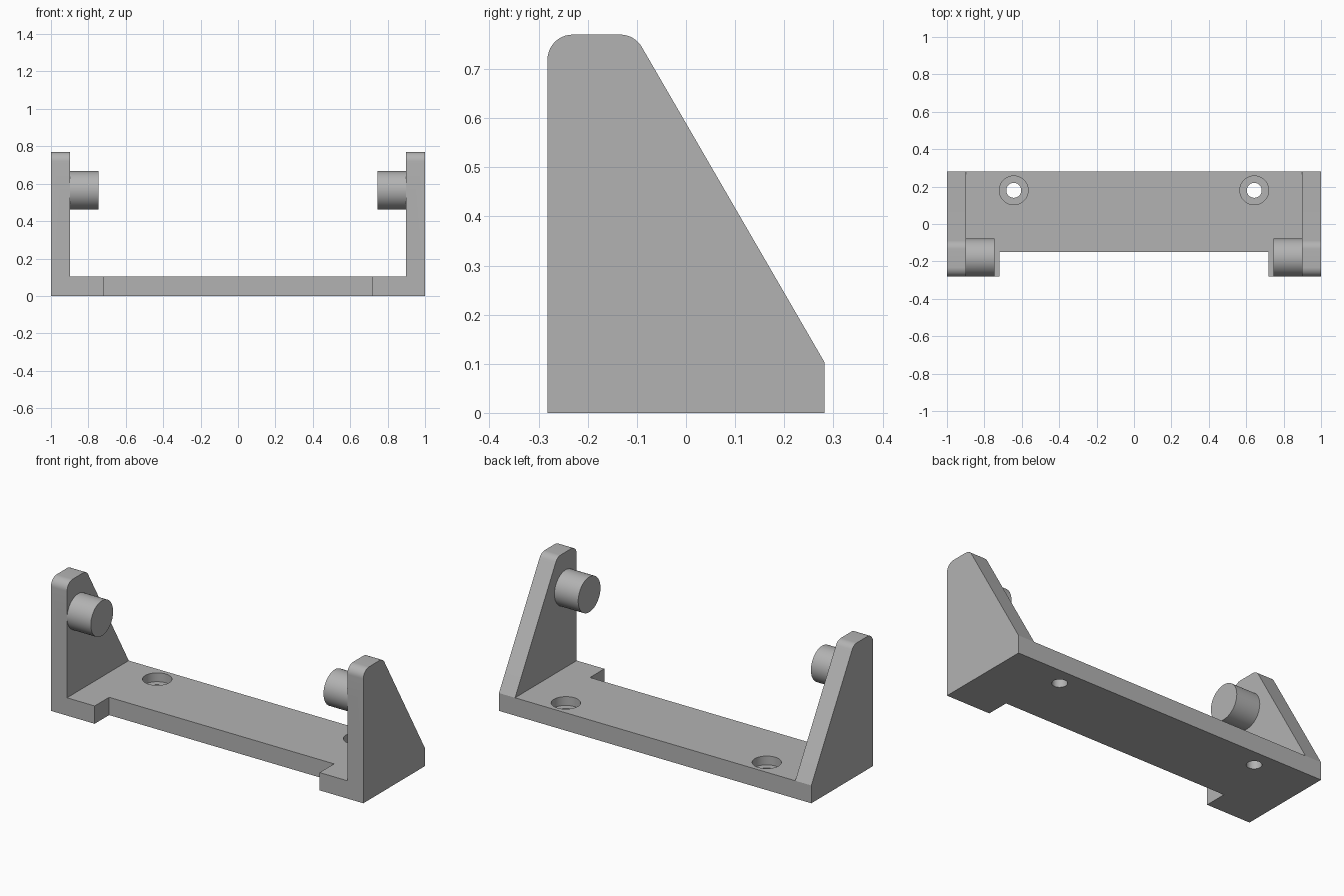
import bpy, bmesh
from math import cos, sin, radians
from mathutils import Matrix, Vector

cube = bpy.data.objects.get("Cube")
if cube:
    bpy.data.objects.remove(cube, do_unlink=True)

grey = bpy.data.materials.new("plain grey")
grey.use_nodes = True
colour = (0.45, 0.45, 0.45, 1)
grey.diffuse_color = colour
grey.node_tree.nodes["Principled BSDF"].inputs["Base Color"].default_value = colour

WIDTH, DEPTH, HEIGHT = 1.0, 0.282, 0.77   # half width, half depth, full height
THICK, FILLET = 0.103, 0.051
PIVOT_Y, PIVOT_Z = -0.18, 0.565


def make_object(name, bm):
    bmesh.ops.recalc_face_normals(bm, faces=bm.faces)
    mesh = bpy.data.meshes.new(name)
    bm.to_mesh(mesh)
    bm.free()
    mesh.materials.append(grey)
    obj = bpy.data.objects.new(name, mesh)
    bpy.context.collection.objects.link(obj)
    return obj


def prism(name, points, sweep):
    """Extrude a closed outline along a vector."""
    bm = bmesh.new()
    face = bm.faces.new([bm.verts.new(p) for p in points])
    out = bmesh.ops.extrude_face_region(bm, geom=[face])
    moved = [v for v in out["geom"] if isinstance(v, bmesh.types.BMVert)]
    bmesh.ops.translate(bm, verts=moved, vec=Vector(sweep))
    return make_object(name, bm)


def cylinder(name, radius, length, centre, axis="Z"):
    bm = bmesh.new()
    bmesh.ops.create_cone(bm, cap_ends=True, segments=64, radius1=radius,
                          radius2=radius, depth=length)
    turn = Matrix.Rotation(radians(90), 4, "Y") if axis == "X" else Matrix()
    bm.transform(Matrix.Translation(centre) @ turn)
    return make_object(name, bm)


def combine(target, tool, operation):
    """Apply a boolean and discard the tool."""
    tool.hide_render = True
    mod = target.modifiers.new(operation.lower(), "BOOLEAN")
    mod.operation, mod.solver, mod.object = operation, "EXACT", tool
    bpy.context.view_layer.objects.active = target
    bpy.ops.object.modifier_apply(modifier=mod.name)
    bpy.data.objects.remove(tool, do_unlink=True)


def arc(y, z, start, end, steps=10):
    angles = [radians(start + (end - start) * i / steps) for i in range(steps + 1)]
    return [(y + FILLET * cos(a), z + FILLET * sin(a)) for a in angles]


# U-shaped channel, oversized in depth and below the floor
inner = WIDTH - THICK
channel = [(-WIDTH, -0.1), (WIDTH, -0.1), (WIDTH, 1), (inner, 1),
           (inner, THICK), (-inner, THICK), (-inner, 1), (-WIDTH, 1)]
bracket = prism("bracket", [(x, -0.4, z) for x, z in channel], (0, 0.8, 0))

# Trim to the sloped side outline with rounded top corners
top = HEIGHT - FILLET
outline = [(DEPTH, 0), (-DEPTH, 0)]
outline += arc(-DEPTH + FILLET, top, 180, 90) + arc(-0.134, top, 90, 30)
outline.append((DEPTH, THICK))
combine(bracket, prism("side_trim", [(-1.2, y, z) for y, z in outline], (2.4, 0, 0)),
        "INTERSECT")

# Recess along the front of the base
notch = [(-0.72, -0.5), (0.72, -0.5), (0.72, -0.15), (-0.72, -0.15)]
combine(bracket, prism("front_notch", [(x, y, -0.1) for x, y in notch], (0, 0, 0.4)),
        "DIFFERENCE")

for side in (-1, 1):
    # Pivot boss, slightly sunk into the side plate, with a through bore
    boss = cylinder("boss", 0.102, 0.205, (side * 0.8475, PIVOT_Y, PIVOT_Z), "X")
    combine(bracket, boss, "UNION")
    bore = cylinder("bore", 0.051, 0.6, (side * 0.9, PIVOT_Y, PIVOT_Z), "X")
    combine(bracket, bore, "DIFFERENCE")
    # Counterbored screw hole in the base
    for radius, bottom in ((0.077, 0.052), (0.04, -0.1)):
        hole = cylinder("screw_hole", radius, 0.4, (side * 0.643, 0.18, bottom + 0.2))
        combine(bracket, hole, "DIFFERENCE")

bpy.ops.object.select_all(action="DESELECT")
bracket.select_set(True)
bpy.context.view_layer.objects.active = bracket
bpy.ops.object.shade_smooth_by_angle(angle=radians(25))
